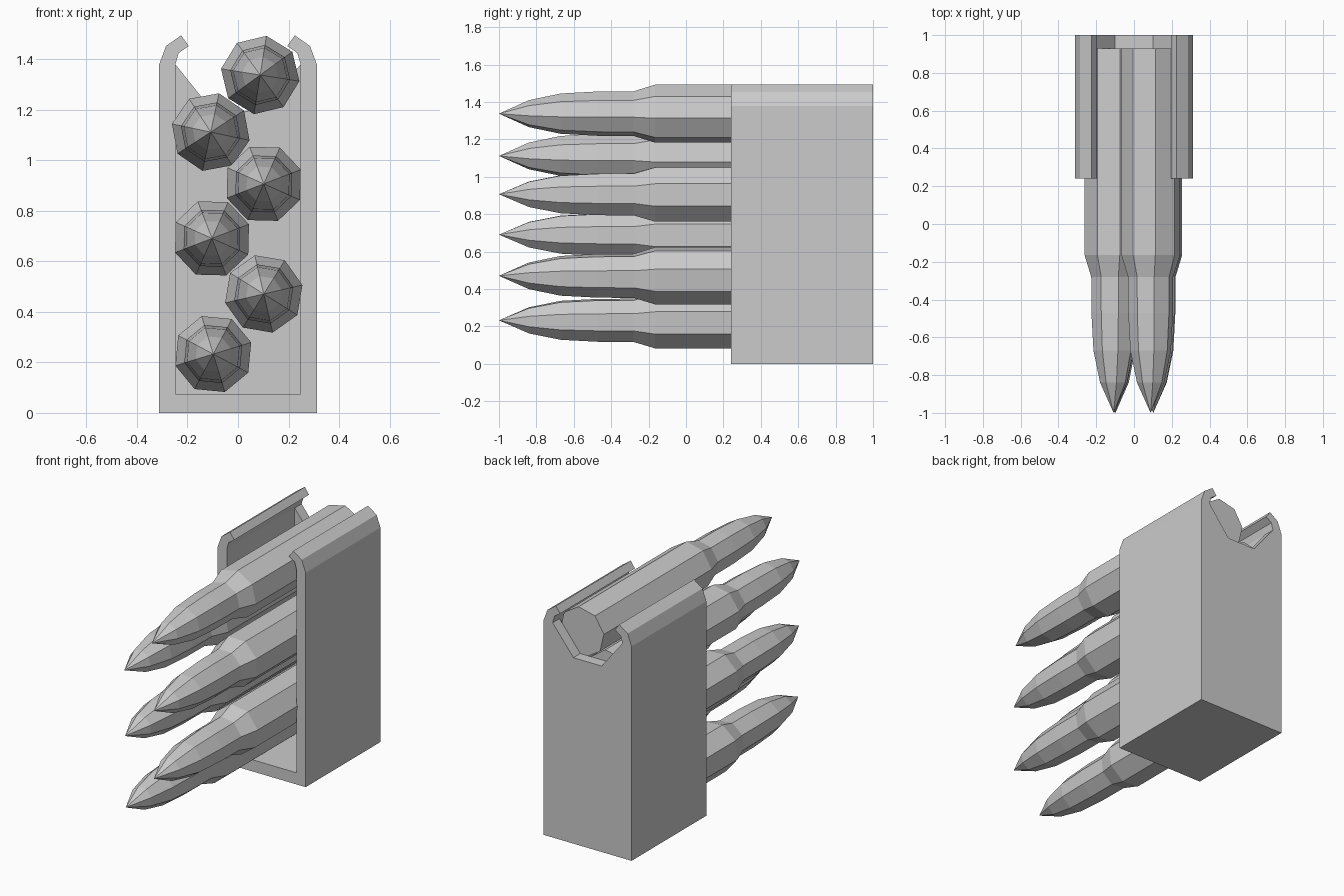
import bpy, bmesh
from math import cos, sin, radians

if "Cube" in bpy.data.objects:
    bpy.data.objects.remove(bpy.data.objects["Cube"])


def finish(bm, name):
    bmesh.ops.remove_doubles(bm, verts=bm.verts, dist=0.0005)
    bmesh.ops.recalc_face_normals(bm, faces=bm.faces)
    mesh = bpy.data.meshes.new(name)
    bm.to_mesh(mesh)
    bm.free()
    obj = bpy.data.objects.new(name, mesh)
    bpy.context.collection.objects.link(obj)
    return obj


def mirrored(left):
    """Right half (reversed) followed by the left half of an x/z chain."""
    return [(-x, z) for x, z in reversed(left)] + left


def cap(bm, chain, y):
    bm.faces.new([bm.verts.new((x, y, z)) for x, z in chain])


def strip(bm, chain, y0, y1):
    for (xa, za), (xb, zb) in zip(chain, chain[1:]):
        bm.faces.new([bm.verts.new(p) for p in
                      ((xa, y0, za), (xb, y0, zb), (xb, y1, zb), (xa, y1, za))])


# Magazine shell: open front, curled feed lips, notched back wall
FRONT, WALL, BACK = 0.24, 0.93, 1.0
rim = mirrored([(-.313, 0), (-.313, 1.378), (-.285, 1.453), (-.225, 1.495),
                (-.195, 1.453), (-.235, 1.425), (-.248, 1.38)])
floor = [(-.248, .075), (.248, .075)]
notch = [(-.1, 1.195), (.1, 1.195)]
inner = [rim[-1]] + floor + [rim[0]]
bm = bmesh.new()
strip(bm, rim, FRONT, BACK)
cap(bm, rim + floor, FRONT)
cap(bm, rim + notch, BACK)
strip(bm, inner, FRONT, WALL)
cap(bm, inner + notch[::-1], WALL)
strip(bm, [rim[-1]] + notch + [rim[0]], WALL, BACK)
finish(bm, "magazine_shell")

# Cartridges: eight-sided lathed profile (y, radius), staggered in two columns
PROFILE = [(.93, .157), (-.165, .157), (-.28, .121), (-.47, .12),
           (-.67, .109), (-.84, .073)]
SIDES = 8


def cartridge(name, cx, cz, turn):
    bm = bmesh.new()
    rings = []
    for y, r in PROFILE:
        angles = [radians(turn + 360 * i / SIDES) for i in range(SIDES)]
        rings.append([bm.verts.new((cx + r * cos(a), y, cz + r * sin(a)))
                      for a in angles])
    tip = bm.verts.new((cx, -1, cz))
    bm.faces.new(rings[0])
    for i in range(SIDES):
        j = (i + 1) % SIDES
        for a, b in zip(rings, rings[1:]):
            bm.faces.new((a[i], a[j], b[j], b[i]))
        bm.faces.new((rings[-1][i], rings[-1][j], tip))
    finish(bm, name)


for n, (cx, cz, turn) in enumerate([
        (.088, 1.338, 36), (-.108, 1.112, 33), (.102, .907, 21),
        (-.103, .691, 21), (.102, .471, 13), (-.098, .233, 17)], 1):
    cartridge(f"cartridge_{n}", cx, cz, turn)
